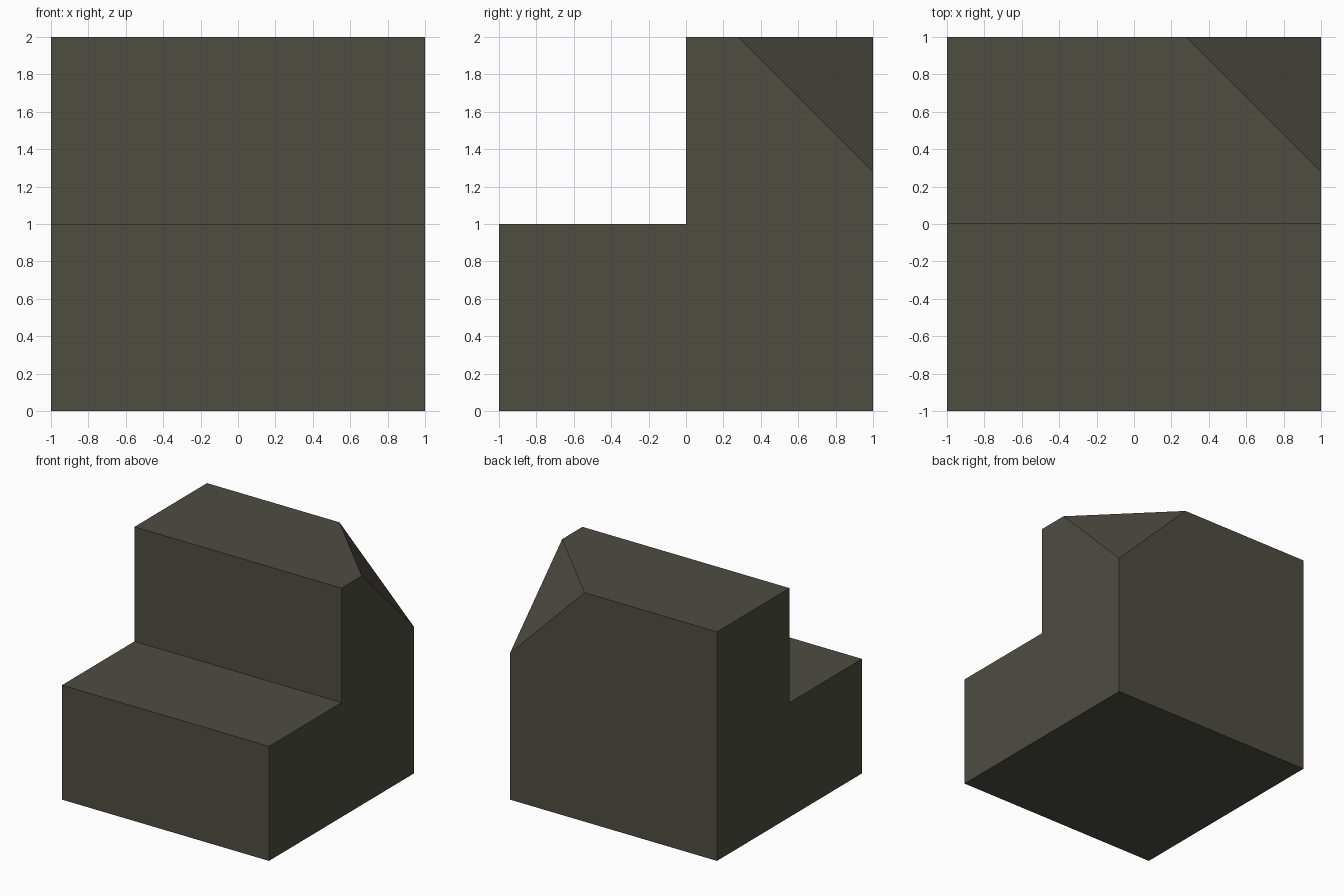
import bpy, bmesh
from mathutils import Vector

if "Cube" in bpy.data.objects:
    bpy.data.objects.remove(bpy.data.objects["Cube"])

# Single dark olive-grey colour
mat = bpy.data.materials.new("dark olive grey")
mat.diffuse_color = (0.076, 0.074, 0.055, 1.0)
mat.use_nodes = True
mat.node_tree.nodes["Principled BSDF"].inputs["Base Color"].default_value = mat.diffuse_color

# Step profile in the y-z plane, extruded along x
profile = [(-1, 0), (1, 0), (1, 2), (0, 2), (0, 1), (-1, 1)]
bm = bmesh.new()
face = bm.faces.new([bm.verts.new((-1, y, z)) for y, z in profile])
ext = bmesh.ops.extrude_face_region(bm, geom=[face])
new_verts = [g for g in ext["geom"] if isinstance(g, bmesh.types.BMVert)]
bmesh.ops.translate(bm, vec=(2, 0, 0), verts=new_verts)
if not face.is_valid or len(bm.faces) < 8:
    bmesh.ops.holes_fill(bm, edges=bm.edges[:])
bmesh.ops.recalc_face_normals(bm, faces=bm.faces[:])

# Slice off the upper back right corner
cut = 0.72
geom = bm.verts[:] + bm.edges[:] + bm.faces[:]
res = bmesh.ops.bisect_plane(bm, geom=geom, plane_co=Vector((1 - cut, 1, 2)),
                             plane_no=Vector((1, 1, 1)).normalized(), clear_outer=True)
edges = [g for g in res["geom_cut"] if isinstance(g, bmesh.types.BMEdge)]
bmesh.ops.holes_fill(bm, edges=edges)
bmesh.ops.recalc_face_normals(bm, faces=bm.faces[:])

mesh = bpy.data.meshes.new("step_block")
bm.to_mesh(mesh)
bm.free()
mesh.materials.append(mat)
bpy.context.collection.objects.link(bpy.data.objects.new("step_block", mesh))
